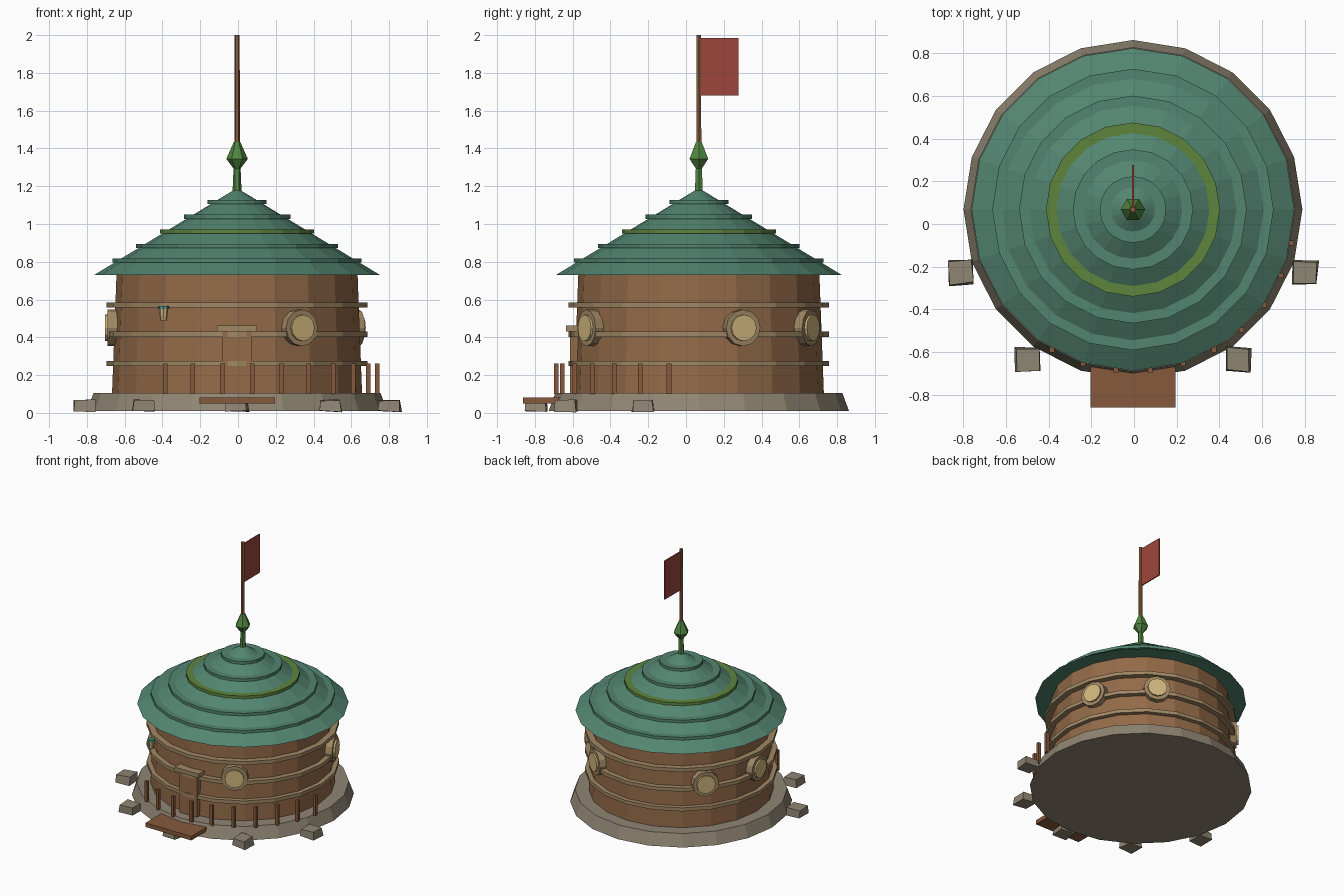
import bpy, bmesh, math, random
from mathutils import Matrix, Vector

if "Cube" in bpy.data.objects:
    bpy.data.objects.remove(bpy.data.objects["Cube"])

random.seed(4)
CX, CY = -0.005, 0.068      # tower axis
SIDES = 20


def mat(name, rgb):
    m = bpy.data.materials.new(name)
    m.diffuse_color = tuple((c / 255) ** 2.2 for c in rgb) + (1,)
    m.use_nodes = True
    m.node_tree.nodes["Principled BSDF"].inputs["Base Color"].default_value = m.diffuse_color
    return m


WOOD = mat("wall wood", (146, 106, 74))
TRIM = mat("trim wood", (158, 134, 100))
DARK = mat("rail wood", (134, 90, 62))
STONE = mat("stone", (142, 132, 114))
ROOF = mat("roof teal", (84, 132, 112))
MOSS = mat("moss green", (94, 132, 64))
FINIAL = mat("finial green", (82, 132, 66))
FLAG = mat("flag red", (156, 72, 62))
GLASS = mat("window glow", (206, 180, 124))


def make(name, bm, m):
    bmesh.ops.recalc_face_normals(bm, faces=bm.faces[:])
    me = bpy.data.meshes.new(name)
    bm.to_mesh(me)
    bm.free()
    me.materials.append(m)
    ob = bpy.data.objects.new(name, me)
    bpy.context.collection.objects.link(ob)
    return ob


def lathe(name, profile, m, sides=SIDES, at=(CX, CY, 0), rot=None):
    """Closed solid from (radius, height) points, turned about its own z."""
    bm = bmesh.new()
    rings = []
    for r, z in profile:
        if r == 0:
            rings.append([bm.verts.new((0, 0, z))])
        else:
            rings.append([bm.verts.new((r * math.cos(a), r * math.sin(a), z))
                          for a in (2 * math.pi * i / sides for i in range(sides))])
    for a, b in zip(rings, rings[1:]):
        for i in range(sides):
            j = (i + 1) % sides
            if len(b) == 1:
                bm.faces.new((a[i], a[j], b[0]))
            else:
                bm.faces.new((a[i], a[j], b[j], b[i]))
    for cap in (rings[0], rings[-1]):
        if len(cap) > 1:
            bm.faces.new(cap)
    if rot:
        bm.transform(rot)
    bm.transform(Matrix.Translation(at))
    return make(name, bm, m)


def box(name, lo, hi, m):
    bm = bmesh.new()
    bmesh.ops.create_cube(bm, size=1)
    lo, hi = Vector(lo), Vector(hi)
    for v in bm.verts:
        v.co = Vector([(lo[k] + hi[k]) / 2 + v.co[k] * (hi[k] - lo[k]) for k in range(3)])
    return make(name, bm, m)


def polar(deg, r, z):
    a = math.radians(deg)
    return Vector((CX + r * math.cos(a), CY + r * math.sin(a), z))


# Stone foundation and tapering wall
lathe("foundation", [(0.795, 0.01), (0.76, 0.105)], STONE)
lathe("wall", [(0.662, 0.10), (0.638, 0.74)], WOOD)

# Hoops around the wall
for i, z in enumerate((0.247, 0.402, 0.557)):
    lathe(f"wall_hoop_{i}", [(0.69, z), (0.69, z + 0.028)], TRIM)

# Conical roof with stepped rings, one of them mossy
lathe("roof", [(0.757, 0.73), (0, 1.19)], ROOF)
for i in range(5):
    z, r = 0.795 + 0.0775 * i, 0.66 - 0.126 * i
    lathe(f"roof_ring_{i}", [(r, z), (r, z + 0.022)], MOSS if i == 2 else ROOF)

# Finial, flagpole and flag
lathe("finial_stem", [(0.024, 1.17), (0.018, 1.31)], FINIAL, 6)
lathe("finial_bulb", [(0.018, 1.293), (0.057, 1.345), (0.017, 1.435)], FINIAL, 6)
lathe("flagpole", [(0.015, 1.30), (0.014, 2.0)], DARK, 6)
box("flag", (CX - 0.004, CY + 0.01, 1.68), (CX + 0.004, 0.277, 1.985), FLAG)

# Door, lintel and entrance plank
box("door", (-0.083, -0.614, 0.10), (0.072, -0.54, 0.43), WOOD)
box("lintel", (-0.11, -0.635, 0.43), (0.10, -0.54, 0.462), TRIM)
box("entrance_plank", (-0.205, -0.862, 0.05), (0.195, -0.66, 0.082), DARK)

# Round windows: frame and raised pane
for i, deg in enumerate((-60, 20, 60, 140, 180)):
    rot = Matrix.Rotation(math.radians(deg), 4, 'Z') @ Matrix.Rotation(math.pi / 2, 4, 'Y')
    lathe(f"window_frame_{i}", [(0.097, 0), (0.097, 0.055)], TRIM, 12, polar(deg, 0.632, 0.45), rot)
    lathe(f"window_pane_{i}", [(0.07, 0), (0.07, 0.06)], GLASS, 12, polar(deg, 0.64, 0.45), rot)

# Railing posts along the front right edge
for i in range(10):
    p = polar(-120 + 12 * i, 0.76, 0)
    box(f"rail_post_{i}", (p.x - 0.012, p.y - 0.012, 0.10), (p.x + 0.012, p.y + 0.012, 0.262), DARK)

# Loose stones around the front
for i in range(5):
    bm = bmesh.new()
    bmesh.ops.create_cube(bm, size=1)
    for v in bm.verts:
        k = 0.115 if v.co.z < 0 else 0.105
        v.co = Vector((v.co.x * k, v.co.y * k, v.co.z * 0.06))
        v.co += Vector([random.uniform(-0.005, 0.005) for _ in range(3)])
    bm.transform(Matrix.Translation(polar(-160 + 35 * i, 0.86, 0.038))
                 @ Matrix.Rotation(random.uniform(-0.1, 0.1), 4, 'Z'))
    make(f"loose_stone_{i}", bm, STONE)

# Small hanging lantern beside the door
p = polar(-123.5, 0.705, 0)
lathe("lantern_body", [(0.018, 0.49), (0.025, 0.552)], GLASS, 8, p)
lathe("lantern_cap", [(0.031, 0.55), (0.028, 0.567)], ROOF, 8, p)
